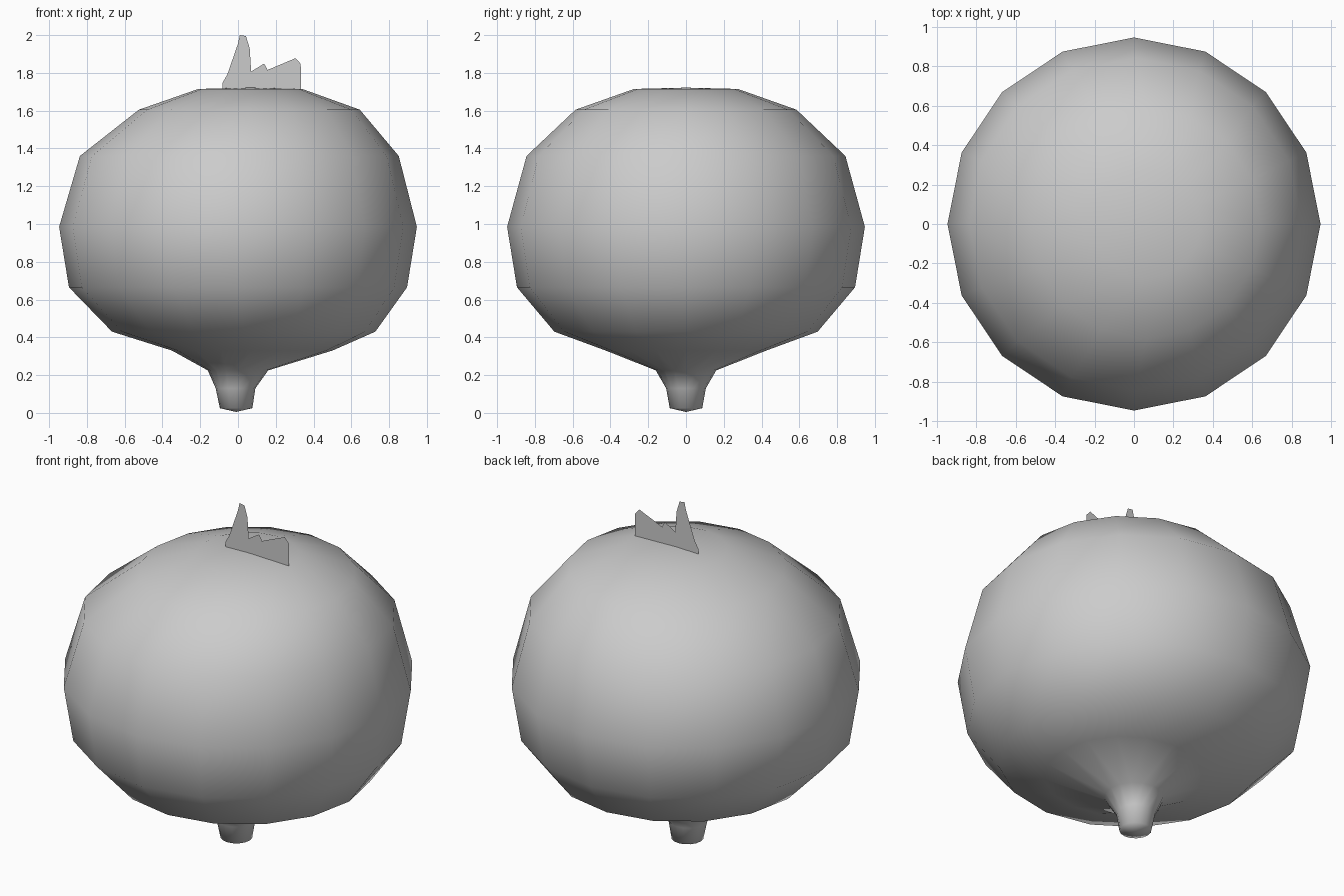
import bpy, bmesh
from math import sin, cos, pi

if "Cube" in bpy.data.objects:
    bpy.data.objects.remove(bpy.data.objects["Cube"])

SIDES = 16


def make_object(name, bm, smooth):
    mesh = bpy.data.meshes.new(name)
    for f in bm.faces:
        f.smooth = smooth
    bm.to_mesh(mesh)
    bm.free()
    obj = bpy.data.objects.new(name, mesh)
    bpy.context.collection.objects.link(obj)
    return obj


# Round canopy flowing into a short stem: rings of (centre x, radius, z)
rings = [(-0.01, 0.086, 0.025), (-0.013, 0.105, 0.13), (0.0, 0.16, 0.225),
         (0.075, 0.425, 0.33), (0.03, 0.697, 0.43), (0.0, 0.895, 0.665),
         (0.0, 0.947, 0.985), (0.007, 0.844, 1.36), (0.06, 0.585, 1.605),
         (0.065, 0.275, 1.715)]
bm = bmesh.new()
loops = []
for cx, r, z in rings:
    loops.append([bm.verts.new((cx + r * cos(2 * pi * i / SIDES),
                                r * sin(2 * pi * i / SIDES), z))
                  for i in range(SIDES)])
bottom = bm.verts.new((-0.01, 0, 0.005))
top = bm.verts.new((0.065, 0, 1.722))
for i in range(SIDES):
    j = (i + 1) % SIDES
    for lo, hi in zip(loops, loops[1:]):
        bm.faces.new((lo[i], lo[j], hi[j], hi[i]))
    bm.faces.new((bottom, loops[0][j], loops[0][i]))
    bm.faces.new((top, loops[-1][i], loops[-1][j]))
make_object("round_body", bm, True)

# Flat upright sprig card on top, outlined in x and z
outline = [(-0.083, 1.715), (-0.083, 1.745), (-0.055, 1.795), (-0.02, 1.768),
           (0.0, 1.765), (0.0, 1.955), (0.01, 2.0), (0.042, 1.995),
           (0.062, 1.93), (0.07, 1.80), (0.10, 1.82), (0.138, 1.849),
           (0.155, 1.82), (0.15, 1.765), (0.19, 1.755), (0.225, 1.79),
           (0.252, 1.775), (0.268, 1.735), (0.28, 1.835), (0.305, 1.878),
           (0.332, 1.848), (0.334, 1.715)]
bm = bmesh.new()
card = bm.faces.new([bm.verts.new((x, 0, z)) for x, z in outline])
bmesh.ops.triangulate(bm, faces=[card])
make_object("top_sprig", bm, False)
